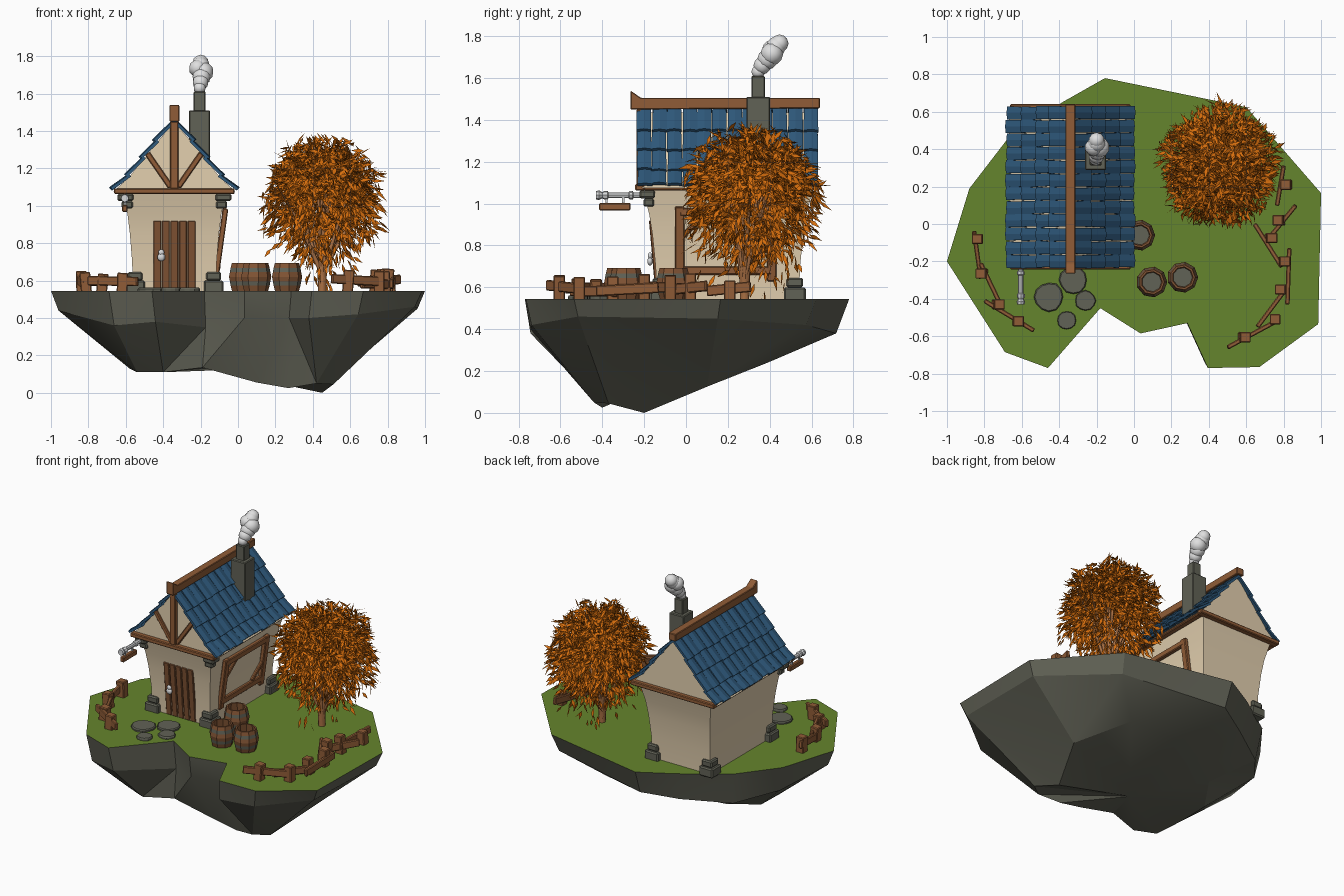
import bpy, bmesh, math, random
from mathutils import Vector, Matrix

if "Cube" in bpy.data.objects:
    bpy.data.objects.remove(bpy.data.objects["Cube"])
random.seed(4)
Z = Vector((0, 0, 1))
G = 0.545            # ground height
CX, CY = -0.34, 0.2  # house centre


def mat(name, r, g, b):
    m = bpy.data.materials.new(name)
    m.diffuse_color = (r, g, b, 1)
    m.use_nodes = True
    m.node_tree.nodes["Principled BSDF"].inputs["Base Color"].default_value = m.diffuse_color
    return m


ROCK = mat("rock grey", .12, .122, .093)
GRASS = mat("grass green", .13, .235, .026)
PLASTER = mat("plaster cream", .77, .63, .43)
TILE = mat("tile blue", .028, .10, .20)
WOOD = mat("wood brown", .28, .108, .038)
DARK = mat("dark wood", .22, .088, .034)
LEAF = mat("leaf orange", .67, .155, .004)
BARK = mat("bark tan", .42, .17, .06)
METAL = mat("pale metal", .68, .69, .70)
SMOKE = mat("smoke white", .74, .74, .74)


def finish(bm, name, *mats, smooth=None, bevel=0):
    bmesh.ops.recalc_face_normals(bm, faces=bm.faces)
    me = bpy.data.meshes.new(name)
    bm.to_mesh(me)
    bm.free()
    ob = bpy.data.objects.new(name, me)
    bpy.context.collection.objects.link(ob)
    for m in mats:
        me.materials.append(m)
    if bevel:
        mod = ob.modifiers.new("bevel", 'BEVEL')
        mod.width, mod.segments = bevel, 1
    if smooth:
        bpy.ops.object.select_all(action='DESELECT')
        bpy.context.view_layer.objects.active = ob
        ob.select_set(True)
        bpy.ops.object.shade_smooth_by_angle(angle=math.radians(smooth))
    return ob


def bars(name, m, items, bevel=.005):
    """Boxes from a to b, w wide sideways and h high."""
    bm = bmesh.new()
    for a, b, w, h in items:
        a, b = Vector(a), Vector(b)
        d = (b - a).normalized()
        s = d.cross(Z)
        s = s.normalized() if s.length > .25 else (Vector((1, 0, 0)) - d * d.x).normalized()
        u = s.cross(d)
        M = Matrix((s * w, u * h, d * (b - a).length)).transposed().to_4x4()
        bmesh.ops.create_cube(bm, size=1, matrix=Matrix.Translation((a + b) / 2) @ M)
    return finish(bm, name, m, bevel=bevel)


def loft(bm, rings):
    """Join rings of points with quads and cap both ends."""
    vs = [[bm.verts.new(p) for p in r] for r in rings]
    out = []
    for a, b in zip(vs, vs[1:]):
        out.append([bm.faces.new((a[i - 1], a[i], b[i], b[i - 1])) for i in range(len(a))])
    return out, bm.faces.new(vs[0]), bm.faces.new(vs[-1])


def lathe(name, prof, n, loc, mats, special=(), rot=None, jitter=0, smooth=None):
    bm = bmesh.new()
    js = [1 + random.uniform(-jitter, jitter) for _ in range(n)]
    M = Matrix.Translation(loc) @ (rot or Matrix())
    ang = [math.tau * i / n for i in range(n)]
    bands, _, end = loft(bm, [[M @ Vector((r * j * math.cos(t), r * j * math.sin(t), z))
                               for t, j in zip(ang, js)] for r, z in prof])
    for k in special:
        for f in (bands[k] if k >= 0 else [end]):
            f.material_index = 1
    return finish(bm, name, *mats, smooth=smooth)


# floating island: grass outline, rock shoulder, rock bottom
top = [(-1, -.2), (-.88, .19), (-.68, .45), (-.385, .65), (-.155, .78), (.6, .625), (1, .165),
       (.985, -.535), (.67, -.765), (.395, -.77), (.285, -.53), (.035, -.585), (-.18, -.45),
       (-.46, -.77), (-.69, -.685)]
mid = [.44, .37, .32, .345, .38, .42, .45, .46, .42, .40, .40, .40, .35, .38, .36]
low = [(-.58, -.2, .13), (-.58, 0, .135), (-.45, .2, .18), (-.25, .3, .215), (-.05, .39, .245),
       (.35, .39, .24), (.58, .1, .125), (.45, -.2, 0), (.51, -.37, .045), (.42, -.44, .05),
       (.27, -.4, .025), (.1, -.4, .055), (-.19, -.43, .135), (-.4, -.48, .11), (-.54, -.42, .11)]
bm = bmesh.new()
_, cap, base = loft(bm, [[(x, y, G) for x, y in top],
                         [(x * .96, y * (.92 if y > 0 else .965), z) for (x, y), z in zip(top, mid)], low])
cap.material_index = 1
bmesh.ops.poke(bm, faces=[base])
bm.verts.ensure_lookup_table()
bm.verts[-1].co = (-.12, -.18, .12)   # middle of the underside
bmesh.ops.triangulate(bm, faces=bm.faces)
finish(bm, "island", ROCK, GRASS, smooth=22)

# flared plaster walls
wall = [(.54, .222, .34), (.7, .226, .345), (.85, .238, .36), (.95, .25, .376), (1.075, .275, .408)]
bm = bmesh.new()
loft(bm, [[(CX + sx * hx, CY + sy * hy, z) for sx, sy in ((-1, -1), (1, -1), (1, 1), (-1, 1))]
          for z, hx, hy in wall])
finish(bm, "walls", PLASTER, smooth=40)

# gable body under the tiles
slope = [(.012, 1.45), (.1, 1.345), (.172, 1.255), (.25, 1.16), (.328, 1.09)]
prof = [(-x, z - .015) for x, z in slope[::-1]] + [(x, z - .015) for x, z in slope]
bm = bmesh.new()
loft(bm, [[(CX + x, y, z) for x, z in prof] for y in (-.21, .61)])
finish(bm, "gable_body", PLASTER)

# overlapping roof tiles
bm = bmesh.new()
N, Y0, W = 12, -.235, .865 / 12
for side in (-1, 1):
    for (x0, z0), (x1, z1) in zip(slope, slope[1:]):
        for c in range(N):
            y = Y0 + (c + .5) * W + random.uniform(-.003, .003)
            k = random.uniform(0, .008)
            rings = []
            for x, z, lift, hw in ((x0 - .008, z0 + .008, .0, .46), (x1 + k, z1 - k, .014, .49)):
                sec = [(-1, 0), (0, .006), (1, 0), (1, -.016), (0, -.012), (-1, -.016)]
                rings.append([(CX + side * (x + (lift + t) * .7), y + s * hw * W, z + (lift + t) * .7)
                              for s, t in sec])
            loft(bm, rings)
finish(bm, "roof_tiles", TILE)

# ridge beam with upturned front end
bm = bmesh.new()
ridge = [(-.265, 1.45), (-.265, 1.54), (-.215, 1.505), (.64, 1.505), (.64, 1.455)]
loft(bm, [[(CX + x, y, z) for y, z in ridge] for x in (-.027, .027)])
finish(bm, "ridge_beam", WOOD, bevel=.004)

# roof beams and gable timbers
bars("roof_beams", WOOD, [((CX - .322, y, 1.078), (CX + .322, y, 1.078), .045, .03) for y in (-.22, .618)]
     + [((CX + s * .3, -.2, 1.074), (CX + s * .3, .6, 1.074), .04, .024) for s in (-1, 1)])
bars("gable_timbers", WOOD, [((CX, -.222, 1.09), (CX, -.222, 1.45), .045, .03)]
     + [((CX + s * .02, -.216, 1.1), (CX + s * .145, -.216, 1.28), .02, .03) for s in (-1, 1)])

# side window frame following the wall flare
fx = lambda z: -.112 + (z - .66) * .14
bars("side_frame", WOOD,
     [((fx(.63), y, .63), (fx(.985), y, .985), .03, .045) for y in (-.03, .41)]
     + [((fx(z), -.03, z), (fx(z), .41, z), .03, .04) for z in (.68, .96)]
     + [((fx(.7), .3, .7), (fx(.8), .4, .8), .02, .025), ((fx(.84), -.02, .84), (fx(.95), .09, .95), .02, .025)])

# door planks and handle
bars("door", DARK, [((CX - .092 + i * .046, -.13, G), (CX - .092 + i * .046, -.163, .92), .042, .028)
                    for i in range(5)], .004)
bm = bmesh.new()
for z, r in ((.75, .017), (.725, .022)):
    bmesh.ops.create_icosphere(bm, subdivisions=2, radius=r, matrix=Matrix.Translation((-.41, -.172, z))
                               @ Matrix.Diagonal((1, .6, 1, 1)))
finish(bm, "door_handle", METAL, smooth=60)

# corner stones at the base and front brackets under the beam
items = []
for sx in (-1, 1):
    for sy in (-1, 1):
        x, y = CX + sx * .21, CY + sy * .32
        items += [((x, y, G - .01), (x, y, .6), .105, .105), ((x, y, .6), (x, y, .645), .08, .08)]
    x = CX + sx * .262
    items += [((x, -.185, 1.025), (x, -.185, 1.064), .085, .075),
              ((x - sx * .01, -.178, .985), (x - sx * .01, -.178, 1.025), .06, .05)]
bars("corner_stones", ROCK, items, .008)

# chimney and smoke
bars("chimney", ROCK, [((-.205, .345, 1.2), (-.205, .345, 1.51), .112, .112),
                       ((-.205, .345, 1.5), (-.205, .345, 1.61), .064, .064)])
bm = bmesh.new()
for x, y, z, r in ((-.205, .345, 1.63, .033), (-.2, .365, 1.66, .043), (-.195, .39, 1.69, .05), (-.185, .41, 1.715, .055),
                   (-.215, .41, 1.735, .048), (-.2, .43, 1.75, .048), (-.2, .447, 1.765, .043)):
    bmesh.ops.create_icosphere(bm, subdivisions=2, radius=r, matrix=Matrix.Translation((x, y, z)))
finish(bm, "smoke", SMOKE, smooth=60)

# hanging sign on a metal arm
turn = Matrix.Rotation(math.radians(90), 4, 'X')
lathe("sign_arm", [(.014, 0), (.014, .05), (.02, .055), (.02, .07), (.014, .075), (.014, .17),
                   (.021, .175), (.021, .19), (.015, .2), (.023, .215), (.02, .23)], 8,
      (-.605, -.2, 1.04), [METAL], rot=turn, smooth=30)
bars("sign_board", WOOD, [((-.605, -.415, .985), (-.605, -.265, .985), .03, .036)])
bars("sign_links", METAL, [((-.605, y, 1.0), (-.605, y, 1.04), .01, .01) for y in (-.38, -.3)], 0)

# stepping stones
for i, (x, y, r) in enumerate(((-.325, -.3, .075), (-.455, -.39, .078), (-.26, -.41, .055), (-.36, -.515, .05))):
    lathe(f"stepping_stone_{i}", [(r, -.01), (r, .01), (r * .92, .017)], 12, (x, y, G), [ROCK], jitter=.05)

# open barrels with hoops
barrel = [(.066, 0), (.074, .028), (.078, .05), (.083, .075), (.078, .1), (.074, .122), (.067, .148),
          (.056, .148), (.062, .08), (.052, .03)]
for i, (x, y) in enumerate(((.095, -.31), (.26, -.285), (.03, -.06))):
    lathe(f"barrel_{i}", barrel, 9, (x, y, G), [DARK, ROCK], special=(1, 4, -1))

# fences: posts and crooked rails
posts = [(-.835, -.08), (-.81, -.265), (-.73, -.43), (-.62, -.52), (.815, .21), (.78, .02),
         (.73, -.075), (.8, -.2), (.79, -.35), (.755, -.51), (.585, -.605)]
rails = [(-.855, -.04, -.82, -.29), (-.82, -.21, -.7, -.46), (-.8, -.41, -.535, -.57),
         (.8, .31, .765, .1), (.865, .1, .71, -.09), (.645, 0, .79, -.23), (.83, -.13, .82, -.43),
         (.825, -.33, .66, -.55), (.76, -.52, .5, -.66)]
bars("fence_posts", WOOD, [((x, y, G - .01), (x + random.uniform(-.012, .012), y, random.uniform(.63, .665)), .058, .055)
                           for x, y in posts])
bars("fence_rails", WOOD, [((a, b, random.uniform(.57, .61)), (c, d, random.uniform(.57, .61)), .024, .05)
                           for a, b, c, d in rails])

# tree: trunk and fanning branches
T, C, R = Vector((.45, .28, G - .01)), Vector((.455, .315, 1.02)), Vector((.335, .345, .36))
cu = bpy.data.curves.new("tree_branches", 'CURVE')
cu.dimensions, cu.bevel_depth, cu.bevel_resolution = '3D', .02, 1
cu.materials.append(BARK)
for i in range(16):
    t = i * 2.4
    e = .25 + .6 * (i % 4) / 3
    tip = C + Vector((math.cos(t) * (1.1 - e) * R.x, math.sin(t) * (1.1 - e) * R.y, e * R.z))
    fork = T + Vector((math.cos(t) * .015, math.sin(t) * .015, .13))
    sp = cu.splines.new('POLY')
    sp.points.add(3)
    for p, (co, r) in zip(sp.points, ((T, 1.1), (fork, .6), (fork.lerp(tip, .5) + Z * .03, .4), (tip, .12))):
        p.co, p.radius = (*co, 1), r
bpy.context.collection.objects.link(bpy.data.objects.new("tree_branches", cu))

# tree leaves: pointed blades in a lumpy dome with a few drooping strands
bm = bmesh.new()
for i in range(4600):
    d = Vector([random.gauss(0, 1) for _ in range(3)]).normalized()
    d.z = d.z if d.z > -.3 or random.random() < .3 else -d.z
    az = math.atan2(d.y, d.x)
    lump = .94 + .08 * math.sin(5 * az + 4 * d.z)
    p = C + Vector([a * b for a, b in zip(d, R)]) * random.uniform(.42, 1) * lump
    if d.z < .05 and math.sin(7 * az) > .1:
        p.z -= random.uniform(0, .14)
    v = (d * .6 + Vector([random.uniform(-.6, .6) for _ in range(3)]) - Z * .5).normalized()
    s = v.cross(d + Vector([random.gauss(0, .5) for _ in range(3)])).normalized() * random.uniform(.008, .012)
    L = random.uniform(.055, .095)
    bm.faces.new([bm.verts.new(q) for q in (p - v * L * .4, p + s, p + v * L * .6, p - s)])
finish(bm, "tree_leaves", LEAF)
